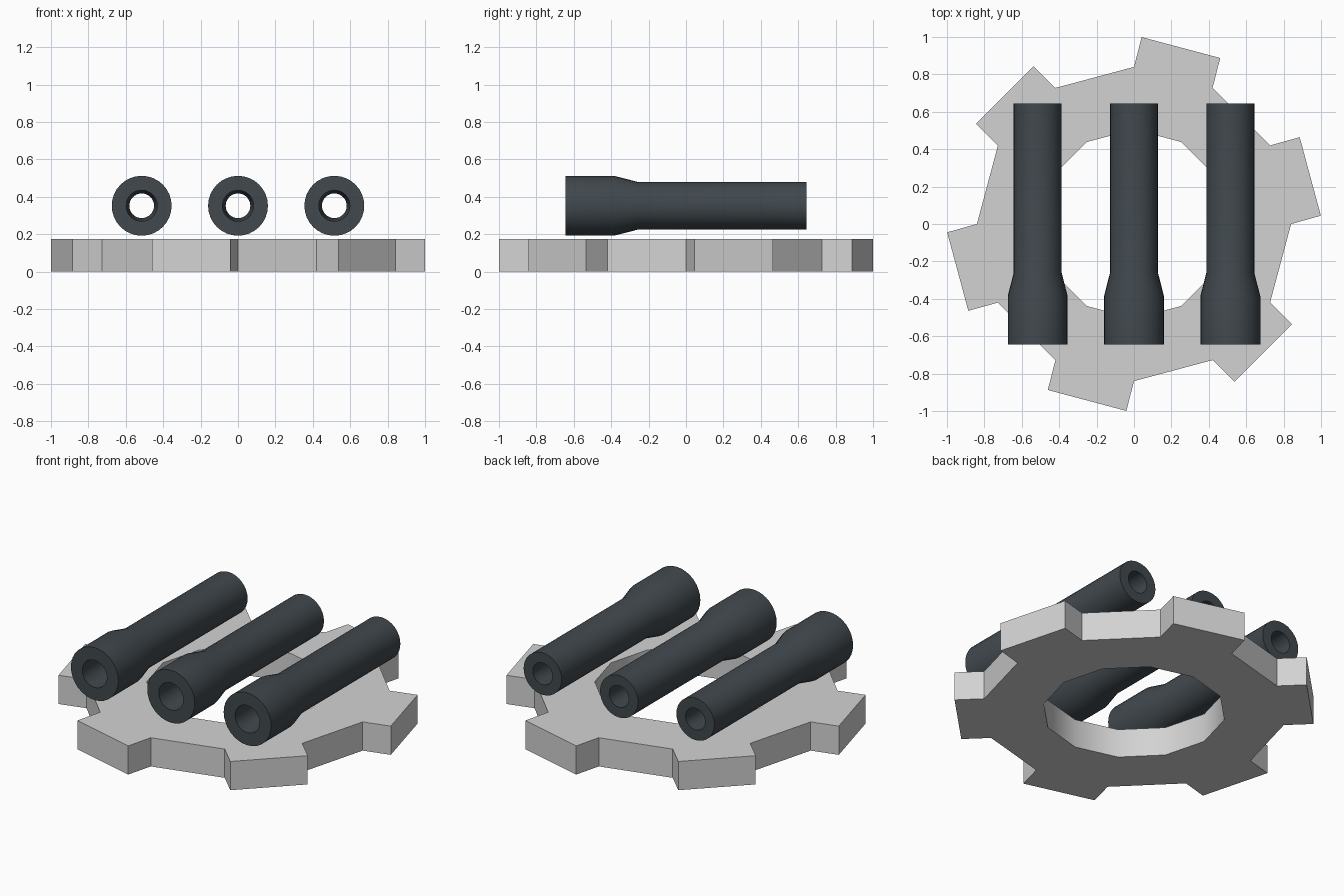
import bpy, bmesh, math

if "Cube" in bpy.data.objects:
    bpy.data.objects.remove(bpy.data.objects["Cube"])

def material(name, color):
    m = bpy.data.materials.new(name)
    m.diffuse_color = (*color, 1)
    m.use_nodes = True
    m.node_tree.nodes["Principled BSDF"].inputs["Base Color"].default_value = m.diffuse_color
    return m

GREY = material("light_grey", (0.65, 0.65, 0.65))
DARK = material("dark_slate", (0.052, 0.065, 0.075))

def finish(bm, name, mat):
    bmesh.ops.recalc_face_normals(bm, faces=bm.faces[:])
    me = bpy.data.meshes.new(name)
    bm.to_mesh(me)
    bm.free()
    me.materials.append(mat)
    ob = bpy.data.objects.new(name, me)
    bpy.context.collection.objects.link(ob)
    return ob

# Toothed ring: 12 sectors, a tooth on every other one
HEIGHT, R_HOLE, R_BASE, R_TOOTH = 0.175, 0.506, 0.84, 1.0
bm = bmesh.new()

def pair(r, deg):
    a = math.radians(deg)
    return [bm.verts.new((r * math.cos(a), r * math.sin(a), z)) for z in (0, HEIGHT)]

def caps(a, b, c, d):
    for k in (0, 1):
        bm.faces.new((a[k], b[k], c[k], d[k]))

def wall(a, b):
    return bm.faces.new((a[0], b[0], b[1], a[1]))

hole = [pair(R_HOLE, 30 * i) for i in range(12)]
base = [pair(R_BASE, 30 * i) for i in range(12)]
bore = []
for i in range(12):
    j = (i + 1) % 12
    caps(hole[i], base[i], base[j], hole[j])
    bore.append(wall(hole[i], hole[j]))
    if i % 2:
        wall(base[i], base[j])
    else:
        t0, t1 = pair(R_TOOTH, 30 * i + 2.55), pair(R_TOOTH, 30 * i + 27.65)
        caps(base[i], t0, t1, base[j])
        wall(base[i], t0)
        wall(t0, t1)
        wall(t1, base[j])
# the hole is smooth shaded, with crisp rims
bore_set = set(bore)
for f in bore:
    f.smooth = True
    for e in f.edges:
        e.smooth = all(g in bore_set for g in e.link_faces)
finish(bm, "toothed_ring", GREY)

# Hollow tubes lying along y: (y, radius) profile, outside then bore
PROFILE = [(-0.645, 0.16), (-0.385, 0.16), (-0.26, 0.128), (0.645, 0.128),
           (0.645, 0.066), (-0.26, 0.066), (-0.385, 0.083), (-0.645, 0.083)]
SEG = 32

def tube(name, x):
    bm = bmesh.new()
    rings = [[bm.verts.new((r * math.cos(math.tau * s / SEG), y,
                            r * math.sin(math.tau * s / SEG)))
              for s in range(SEG)] for y, r in PROFILE]
    for n, a in enumerate(rings):
        b = rings[(n + 1) % len(rings)]
        for s in range(SEG):
            t = (s + 1) % SEG
            bm.faces.new((a[s], a[t], b[t], b[s]))
    ob = finish(bm, name, DARK)
    ob.location = (x, 0, 0.352)
    bpy.ops.object.select_all(action='DESELECT')
    ob.select_set(True)
    bpy.context.view_layer.objects.active = ob
    bpy.ops.object.shade_smooth_by_angle(angle=math.radians(30))

for name, x in (("left_tube", -0.515), ("middle_tube", 0), ("right_tube", 0.515)):
    tube(name, x)
